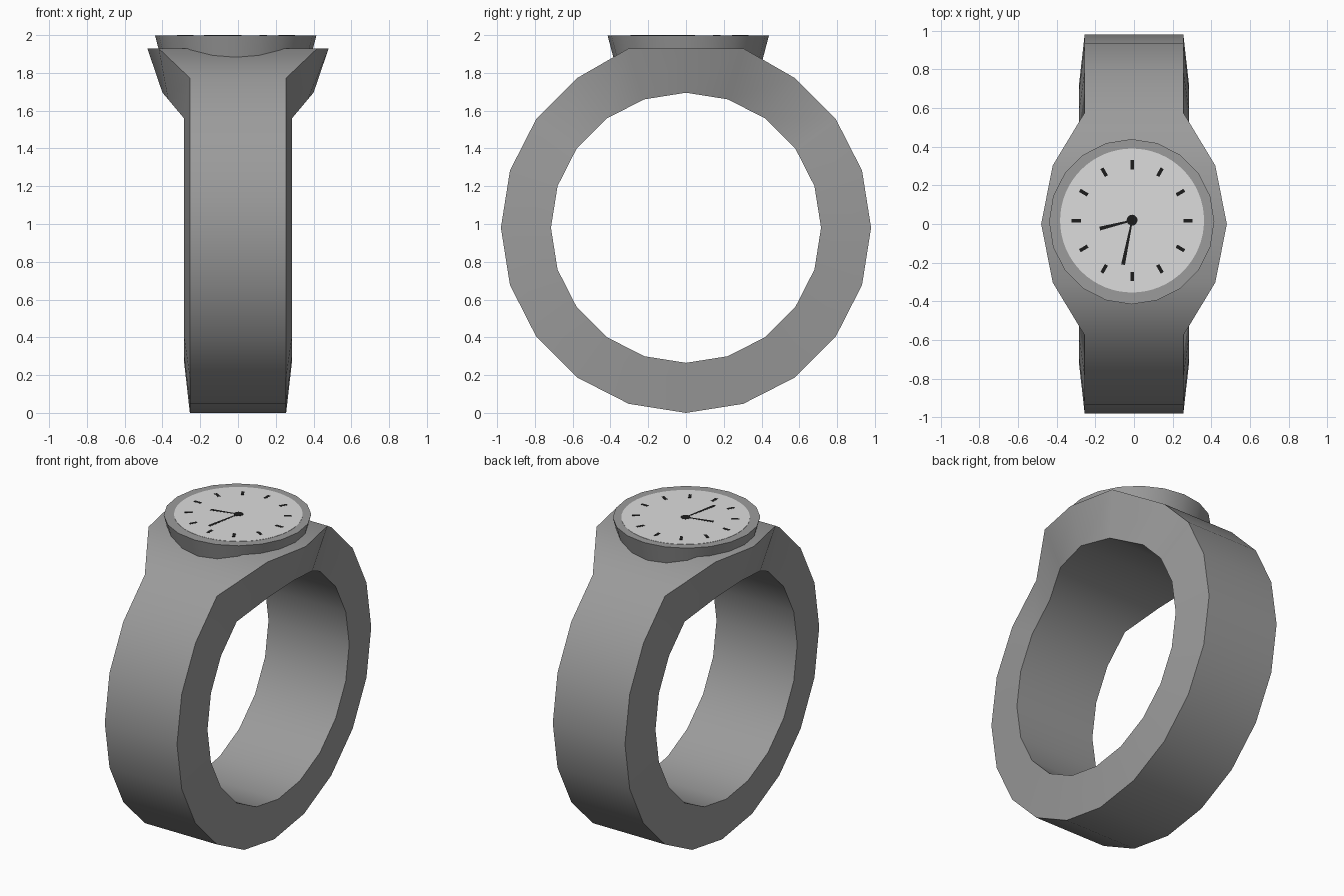
import bpy, bmesh, math
from mathutils import Vector

if "Cube" in bpy.data.objects:
    bpy.data.objects.remove(bpy.data.objects["Cube"])


def material(name, v):
    m = bpy.data.materials.new(name)
    m.diffuse_color = (v, v, v, 1)
    m.use_nodes = True
    m.node_tree.nodes["Principled BSDF"].inputs["Base Color"].default_value = m.diffuse_color
    return m


GREY = material("strap grey", 0.33)
PALE = material("dial pale grey", 0.72)
BLACK = material("marker black", 0.012)


def finish(name, bm, mat, smooth=True):
    bmesh.ops.recalc_face_normals(bm, faces=bm.faces[:])
    me = bpy.data.meshes.new(name)
    bm.to_mesh(me)
    bm.free()
    me.materials.append(mat)
    ob = bpy.data.objects.new(name, me)
    bpy.context.collection.objects.link(ob)
    if smooth:
        bpy.ops.object.select_all(action='DESELECT')
        bpy.context.view_layer.objects.active = ob
        ob.select_set(True)
        bpy.ops.object.shade_smooth_by_angle(angle=math.radians(30))
    return ob


# Strap: closed ring of four-point cross-sections, flared and flat at the top
N, CZ, R_OUT, R_IN = 20, 0.98, 0.98, 0.715
flare_out = {0: 0.48, 1: 0.42}
flare_in = {0: 0.40, 1: 0.37}
bm = bmesh.new()
rings = []
for k in range(N):
    a = 2 * math.pi * k / N
    s, c = math.sin(a), -math.cos(a)
    d = abs(k - N // 2)
    wo, wi = flare_out.get(d, 0.255), flare_in.get(d, 0.285)
    zo = 1.93 if d <= 1 else CZ + R_OUT * c
    zi = CZ + R_IN * c
    rings.append([bm.verts.new(p) for p in (
        (-wo, R_OUT * s, zo), (wo, R_OUT * s, zo),
        (wi, R_IN * s, zi), (-wi, R_IN * s, zi))])
for k in range(N):
    p, q = rings[k], rings[(k + 1) % N]
    for i in range(4):
        j = (i + 1) % 4
        bm.faces.new((p[i], p[j], q[j], q[i]))
finish("strap", bm, GREY)


def disc(name, x, y, z0, z1, r0, r1, sides, mat):
    bm = bmesh.new()
    bmesh.ops.create_cone(bm, cap_ends=True, segments=sides,
                          radius1=r0, radius2=r1, depth=z1 - z0)
    bmesh.ops.translate(bm, verts=bm.verts[:], vec=(x, y, (z0 + z1) / 2))
    return finish(name, bm, mat)


# Flared case, dial plate and centre hub
CX, CY = -0.01, 0.018
disc("case", -0.012, 0.012, 1.85, 1.997, 0.388, 0.427, 20, GREY)
disc("dial", CX, CY, 1.994, 1.9985, 0.372, 0.372, 64, PALE)
disc("hub", CX, CY + 0.002, 1.996, 2.0, 0.028, 0.028, 20, BLACK)


def bar(bm, angle, r0, r1, w0, w1, z=1.9994):
    """Flat tapered strip pointing outwards from the dial centre."""
    u = Vector((math.cos(angle), math.sin(angle), 0))
    n = Vector((-u.y, u.x, 0))
    o = Vector((CX, CY, z))
    top = [bm.verts.new(o + u * r + n * w) for r, w in
           ((r0, -w0 / 2), (r1, -w1 / 2), (r1, w1 / 2), (r0, w0 / 2))]
    f = bm.faces.new(top)
    ext = bmesh.ops.extrude_face_region(bm, geom=[f])
    vs = [g for g in ext["geom"] if isinstance(g, bmesh.types.BMVert)]
    bmesh.ops.translate(bm, verts=vs, vec=(0, 0, -0.003))


# Twelve hour markers
bm = bmesh.new()
for k in range(12):
    bar(bm, math.radians(30 * k), 0.265, 0.312, 0.018, 0.018)
finish("hour_markers", bm, BLACK, False)

# Hands, slightly wider at the tips
for name, dx, dy, length in (("minute_hand", -9, -44, 0.233),
                             ("hour_hand", -32, -8, 0.172)):
    bm = bmesh.new()
    bar(bm, math.atan2(dy, dx), 0.0, length, 0.008, 0.02)
    finish(name, bm, BLACK, False)
